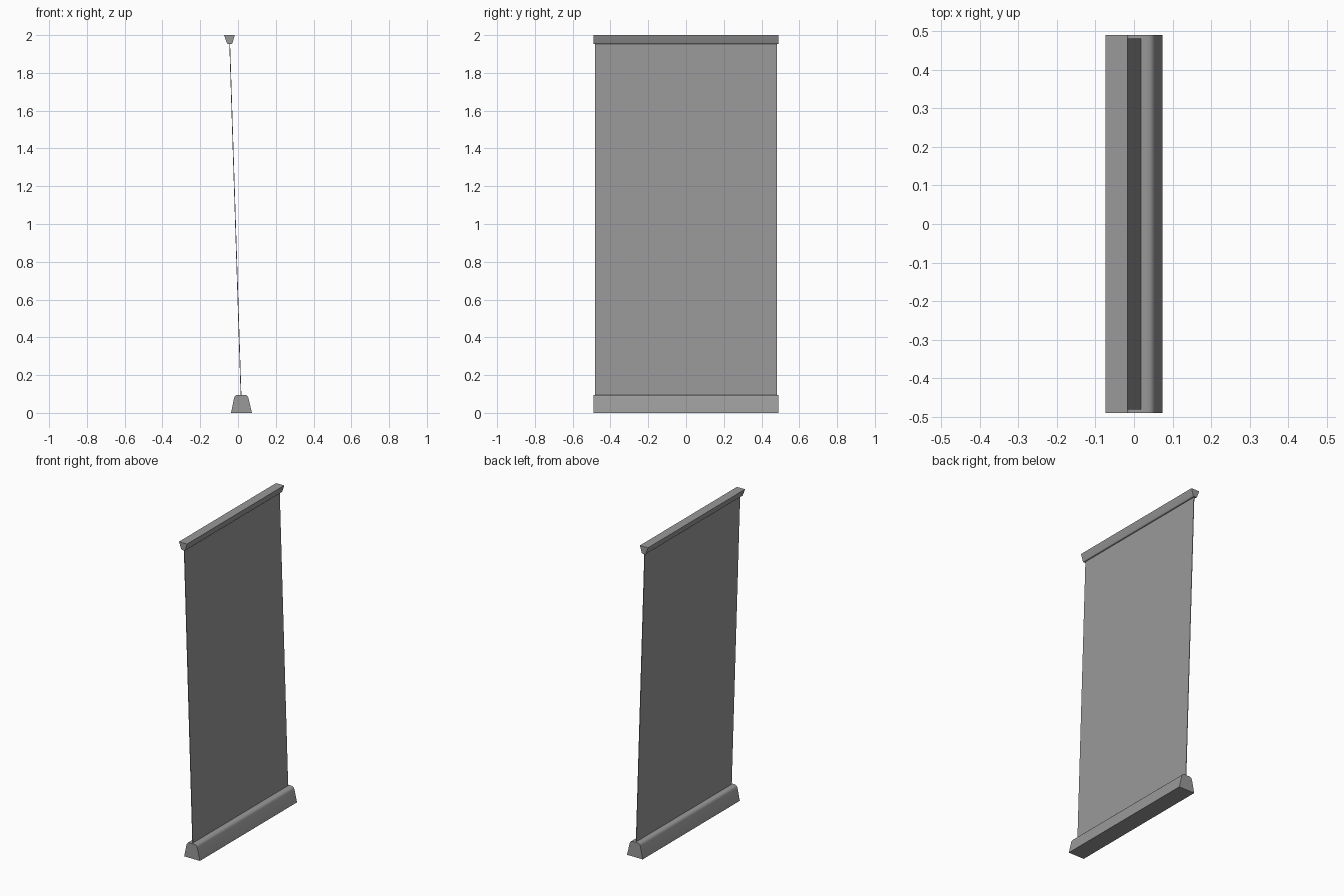
import bpy, bmesh, math
from mathutils import Vector

if "Cube" in bpy.data.objects:
    bpy.data.objects.remove(bpy.data.objects["Cube"])

grey = bpy.data.materials.new("dark_grey")
grey.diffuse_color = (0.32, 0.32, 0.32, 1)
grey.use_nodes = True
grey.node_tree.nodes["Principled BSDF"].inputs["Base Color"].default_value = grey.diffuse_color


def rounded(corners, steps=4):
    """Profile points from (x, z, radius cut) corners, rounding where the cut is > 0."""
    pts = []
    n = len(corners)
    for i, (x, z, cut) in enumerate(corners):
        p = Vector((x, z))
        if cut == 0:
            pts.append(p)
            continue
        a = p + (Vector(corners[i - 1][:2]) - p).normalized() * cut
        b = p + (Vector(corners[(i + 1) % n][:2]) - p).normalized() * cut
        for k in range(steps + 1):
            t = k / steps
            pts.append(a * (1 - t) ** 2 + p * 2 * t * (1 - t) + b * t * t)
    return pts


def extrude_y(name, pts, half):
    """Extrude an x-z profile along y, symmetric about y = 0."""
    bm = bmesh.new()
    face = bm.faces.new([bm.verts.new((p[0], -half, p[1])) for p in pts])
    res = bmesh.ops.extrude_face_region(bm, geom=[face])
    verts = [v for v in res["geom"] if isinstance(v, bmesh.types.BMVert)]
    bmesh.ops.translate(bm, verts=verts, vec=(0, 2 * half, 0))
    bmesh.ops.recalc_face_normals(bm, faces=bm.faces)
    mesh = bpy.data.meshes.new(name)
    bm.to_mesh(mesh)
    bm.free()
    mesh.materials.append(grey)
    obj = bpy.data.objects.new(name, mesh)
    bpy.context.collection.objects.link(obj)
    bpy.context.view_layer.objects.active = obj
    obj.select_set(True)
    bpy.ops.object.shade_smooth_by_angle(angle=math.radians(35))
    obj.select_set(False)
    return obj


# Weighted foot: tapered housing with a rounded top
extrude_y("base_housing", rounded([
    (-0.037, 0, 0), (0.074, 0, 0), (0.051, 0.096, 0.018), (-0.017, 0.096, 0.018)]), 0.49)

# Top clamp rail: widens upward, softened lower edges
extrude_y("top_rail", rounded([
    (-0.057, 1.953, 0.006), (-0.031, 1.953, 0.006), (-0.017, 2.0, 0), (-0.074, 2.0, 0)]), 0.49)

# Thin leaning banner sheet between base and rail
t = 0.002
extrude_y("banner_sheet", [
    (0.016 - t, 0.09), (0.016 + t, 0.09), (-0.044 + t, 1.96), (-0.044 - t, 1.96)], 0.481)
